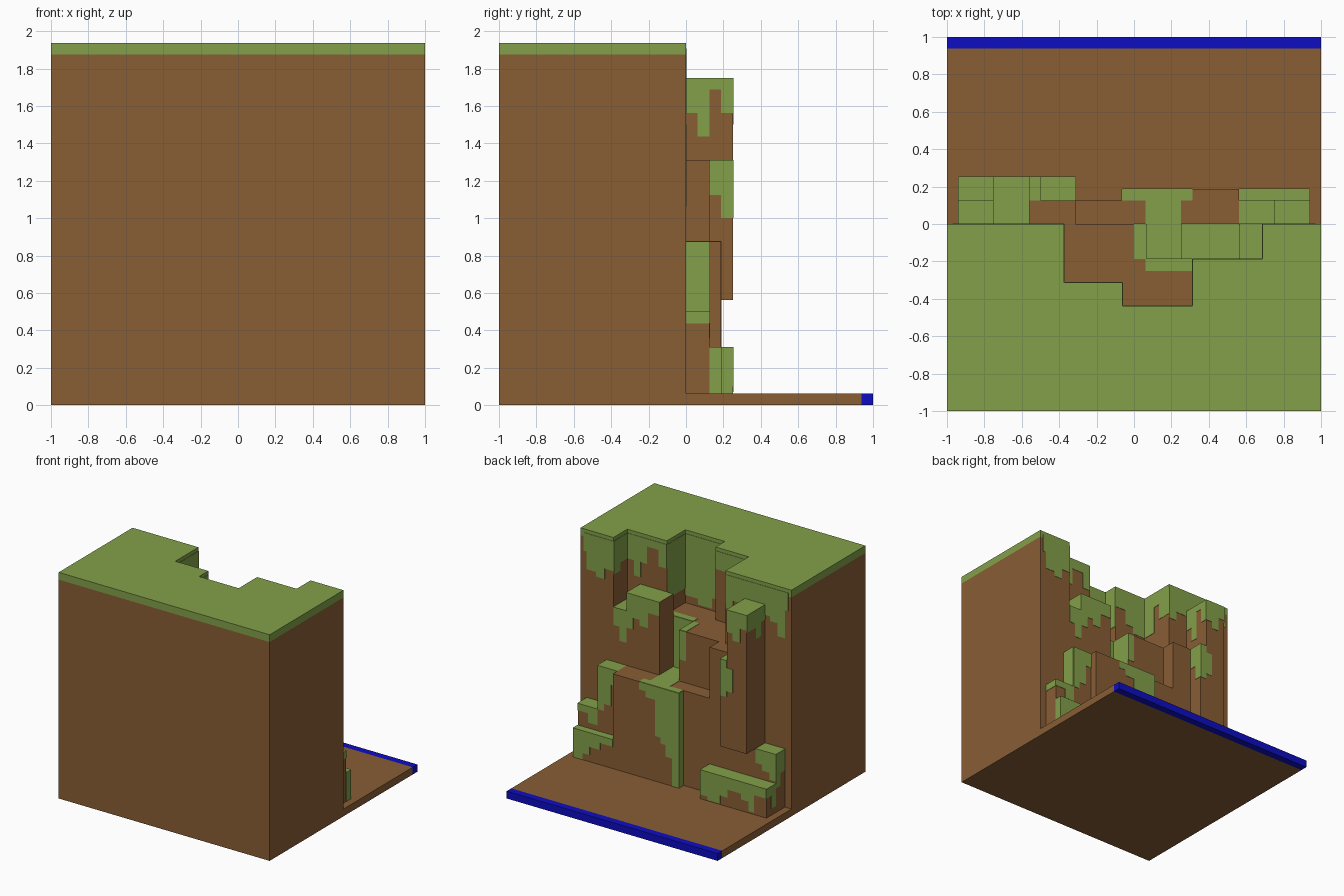
import bpy, bmesh

cube = bpy.data.objects.get("Cube")
if cube:
    bpy.data.objects.remove(cube, do_unlink=True)

U = 1 / 16      # grid step
T = 0.003       # thickness of painted plates


def material(name, rgb):
    m = bpy.data.materials.new(name)
    m.diffuse_color = (*rgb, 1)
    m.use_nodes = True
    bsdf = m.node_tree.nodes["Principled BSDF"]
    bsdf.inputs["Base Color"].default_value = (*rgb, 1)
    bsdf.inputs["Roughness"].default_value = 0.9
    return m


EARTH = material("earth brown", (0.25, 0.112, 0.036))
GRASS = material("grass green", (0.227, 0.352, 0.067))
BLUE = material("edge blue", (0.004, 0.004, 0.54))


def finish(name, bm, mats):
    bmesh.ops.recalc_face_normals(bm, faces=bm.faces)
    me = bpy.data.meshes.new(name)
    bm.to_mesh(me)
    bm.free()
    for m in mats:
        me.materials.append(m)
    ob = bpy.data.objects.new(name, me)
    bpy.context.collection.objects.link(ob)
    return ob


def add_prism(bm, outline, z0, z1):
    base = bm.faces.new([bm.verts.new((x, y, z0)) for x, y in outline])
    ext = bmesh.ops.extrude_face_region(bm, geom=[base], use_keep_orig=True)
    for v in ext["geom"]:
        if isinstance(v, bmesh.types.BMVert):
            v.co.z = z1


def boxes(name, items, mat, grass_top=False):
    """Boxes given as (x0, x1, y0, y1, z0, z1); upward faces may be grass."""
    bm = bmesh.new()
    for x0, x1, y0, y1, z0, z1 in items:
        add_prism(bm, [(x0, y0), (x1, y0), (x1, y1), (x0, y1)], z0, z1)
    bmesh.ops.recalc_face_normals(bm, faces=bm.faces)
    bm.normal_update()
    if grass_top:
        for f in bm.faces:
            f.material_index = int(f.normal.z > 0.5)
    return finish(name, bm, [mat, GRASS] if grass_top else [mat])


def units(*v):
    return tuple(a * U for a in v)


def drips_back(name, y, top, cols):
    """Hanging grass on a face looking to +y: columns (x0, x1, bottom)."""
    boxes(name, [(a, b, y, y + T, z, top) for a, b, z in cols], GRASS)


def drips_side(name, x, sign, top, cols):
    """Hanging grass on a face looking to +x or -x: columns (y0, y1, bottom)."""
    x0, x1 = sorted((x, x + sign * T))
    boxes(name, [(x0, x1, a, b, z, top) for a, b, z in cols], GRASS)


# Cliff: solid foot, notched upper part and grass cap
boxes("cliff_foot", [units(-16, 16, -16, 0, 0, 14)], EARTH)
notched = [units(*p) for p in [
    (-16, -16), (16, -16), (16, 0), (11, 0), (11, -3), (5, -3), (5, -7),
    (-1, -7), (-1, -5), (-6, -5), (-6, 0), (-16, 0)]]
for name, z0, z1, mat in (("cliff_upper", 14, 30, EARTH), ("cliff_grass_cap", 30, 31, GRASS)):
    bm = bmesh.new()
    add_prism(bm, notched, z0 * U, z1 * U)
    finish(name, bm, [mat])

# Ground slab and edge strip
boxes("ground", [units(-16, 16, 0, 15, 0, 1)], EARTH)
boxes("edge_strip", [units(-16, 16, 15, 16, 0, 1)], BLUE)

# Bare earth ledges
boxes("notch_floor", [units(-6, -1, -5, 0, 14, 21), units(-1, 5, -7, -3, 14, 21),
                      units(-1, 1, -3, 0, 14, 21)], EARTH)
boxes("low_bulge", [units(-1, 9, 0, 3, 1, 14), units(-5, -1, 0, 2, 1, 14)], EARTH)
boxes("middle_buttress", [units(-9, -5, 0, 2, 1, 21)], EARTH)
boxes("wall_under_overhang", [units(-12, -9, 0, 2, 1, 9)], EARTH)

# Ledges topped with grass
boxes("high_ledge", [units(4, 9, -3, 0, 14, 24), units(9, 11, -3, 0, 14, 21.5)], EARTH, True)
boxes("overhang_column", [units(-12, -9, 0, 4, 9, 28), units(-9, -8, 2, 4, 9, 21)], EARTH, True)
boxes("low_step", [units(-15, -5, 2, 4, 1, 5)], EARTH, True)
boxes("end_step", [units(-15, -12, 0, 2, 1, 9)], EARTH, True)
boxes("stair_steps", [units(9, 12, 0, 2, 1, 14), units(12, 15, 0, 2, 1, 8),
                      units(9, 15, 2, 3, 1, 5)], EARTH, True)

# Grass path: lip on the notch floor, fall through the channel, spread below
z = 21 * U
boxes("path_lip", [(0, U, -3 * U, 0, z, z + T), (U, 5 * U, -4 * U, -3 * U, z, z + T)], GRASS)
drips_back("path_channel_back", -3 * U, z, [(U, 4 * U, 14 * U)])
drips_side("path_channel_side", U, 1, z, [(-3 * U, 0, 14 * U)])
drips_back("path_lip_front", 0, z, [(0, U, 17 * U)])
z = 14 * U
boxes("path_spread", [(U, 4 * U, -3 * U, 2 * U, z, z + T),
                      (-U, 5 * U, 2 * U, 3 * U, z, z + T)], GRASS)
drips_back("path_fall", 3 * U, z, [
    (0.25, 0.3125, 0.81), (0.16, 0.25, 0.76), (0.11, 0.16, 0.45),
    (0.06, 0.11, 0.4), (0.0, 0.06, 0.3), (-U, 0.0, U)])
drips_side("path_fall_side", -U, -1, z, [(2 * U, 3 * U, U)])

# Grass hanging from the cliff edge
TOP = 30.5 * U
drips_back("edge_drips_left", 0, TOP, [
    (0.94, 0.97, 1.75), (0.85, 0.94, 1.6), (0.77, 0.85, 1.56), (11 * U, 0.77, 1.65)])
drips_side("edge_drips_left_return", 11 * U, -1, TOP, [(-3 * U, -1.5 * U, 1.69), (-1.5 * U, 0, 1.62)])
drips_back("notch_drips_shallow", -3 * U, TOP, [
    (0.62, 11 * U, 1.69), (0.56, 0.62, 1.56), (0.5, 0.56, 1.69),
    (0.39, 0.5, 1.84), (5 * U, 0.39, 1.7)])
drips_side("notch_drips_deep_side", 5 * U, -1, TOP, [(-7 * U, -3 * U, 1.44)])
drips_back("notch_drips_deep", -7 * U, TOP, [
    (0.19, 5 * U, 1.38), (0.06, 0.19, 1.33), (0.0, 0.06, 1.42), (-U, 0.0, 1.56)])
drips_side("notch_drips_inner", -U, 1, TOP, [(-7 * U, -5 * U, 1.56)])
drips_back("notch_drips_middle", -5 * U, TOP, [
    (-0.17, -U, 1.75), (-0.25, -0.17, 1.62), (-6 * U, -0.25, 1.56)])
drips_side("notch_drips_right", -6 * U, 1, TOP, [
    (-5 * U, -3 * U, 1.56), (-3 * U, -2 * U, 1.8), (-2 * U, 0, 1.66)])
drips_back("edge_drips_right", 0, TOP, [
    (-0.45, -6 * U, 1.62), (-0.6, -0.45, 1.7), (-0.8, -0.6, 1.66),
    (-0.87, -0.8, 1.62), (-0.94, -0.87, 1.51), (-0.97, -0.94, 1.75)])

# Grass hanging from the high ledge
drips_back("high_ledge_drips", 0, 24 * U, [
    (0.5, 9 * U, 1.2), (0.44, 0.5, 1.3), (0.36, 0.44, 1.25), (4 * U, 0.36, 1.38)])
drips_back("high_ledge_step_drips", 0, 21.5 * U, [(0.63, 11 * U, 1.19), (9 * U, 0.63, 1.07)])
drips_side("high_ledge_side", 9 * U, 1, 24 * U, [(-3 * U, 0, 21.5 * U)])

# Grass hanging from the overhang column
z = 28 * U
drips_back("column_drips", 4 * U, z, [
    (-0.62, -9 * U, 1.56), (-0.69, -0.62, 1.5), (-12 * U, -0.69, 1.62)])
drips_side("column_drips_left", -9 * U, 1, z, [
    (0, U, 25 * U), (U, 2 * U, 23 * U), (2 * U, 3 * U, 27 * U), (3 * U, 4 * U, 25 * U)])
drips_side("column_drips_right", -12 * U, -1, z, [
    (0, U, 1.62), (U, 2 * U, 1.5), (2 * U, 4 * U, 1.6)])
z = 21 * U
drips_back("column_step_drips", 4 * U, z, [(-9 * U, -8 * U, 16 * U)])
drips_back("column_step_drips_wide", 4 * U, 20 * U, [(-0.62, -9 * U, 1.05)])
drips_side("column_step_side", -8 * U, 1, z, [(2 * U, 3 * U, 18 * U), (3 * U, 4 * U, 16 * U)])

# Grass on the low steps
z = 5 * U
drips_back("low_step_drips", 4 * U, z, [
    (-0.38, -5 * U, 0.1), (-0.5, -0.38, 0.07), (-0.57, -0.5, 0.14), (-0.7, -0.57, 0.21),
    (-0.77, -0.7, 0.16), (-0.82, -0.77, 0.08), (-15 * U, -0.82, 0.23)])
drips_side("low_step_left", -5 * U, 1, z, [(2 * U, 4 * U, U)])
drips_side("low_step_right", -15 * U, -1, z, [(2 * U, 3 * U, 0.12), (3 * U, 4 * U, 0.23)])
z = 9 * U
drips_back("end_step_drips", 2 * U, z, [
    (-0.81, -12 * U, 0.44), (-0.88, -0.81, 0.39), (-15 * U, -0.88, 0.33)])
drips_side("end_step_side", -15 * U, -1, z, [(0, U, 0.38), (U, 2 * U, 0.27)])

# Grass on the stair steps
drips_back("stair_high_drips", 2 * U, 14 * U, [
    (0.69, 12 * U, 0.5), (0.62, 0.69, 0.56), (9 * U, 0.62, 0.74)])
drips_side("stair_high_side", 12 * U, 1, 14 * U, [(0, 2 * U, 8 * U)])
drips_back("stair_middle_drips", 2 * U, 8 * U, [(0.84, 15 * U, 0.44), (12 * U, 0.84, 0.36)])
drips_side("stair_middle_side", 15 * U, 1, 8 * U, [(0, 2 * U, 7 * U)])
drips_back("stair_low_drips", 3 * U, 5 * U, [
    (0.85, 15 * U, U), (0.78, 0.85, 0.12), (0.68, 0.78, 0.19), (9 * U, 0.68, 0.25)])
drips_side("stair_low_side", 15 * U, 1, 5 * U, [(2 * U, 3 * U, U)])
